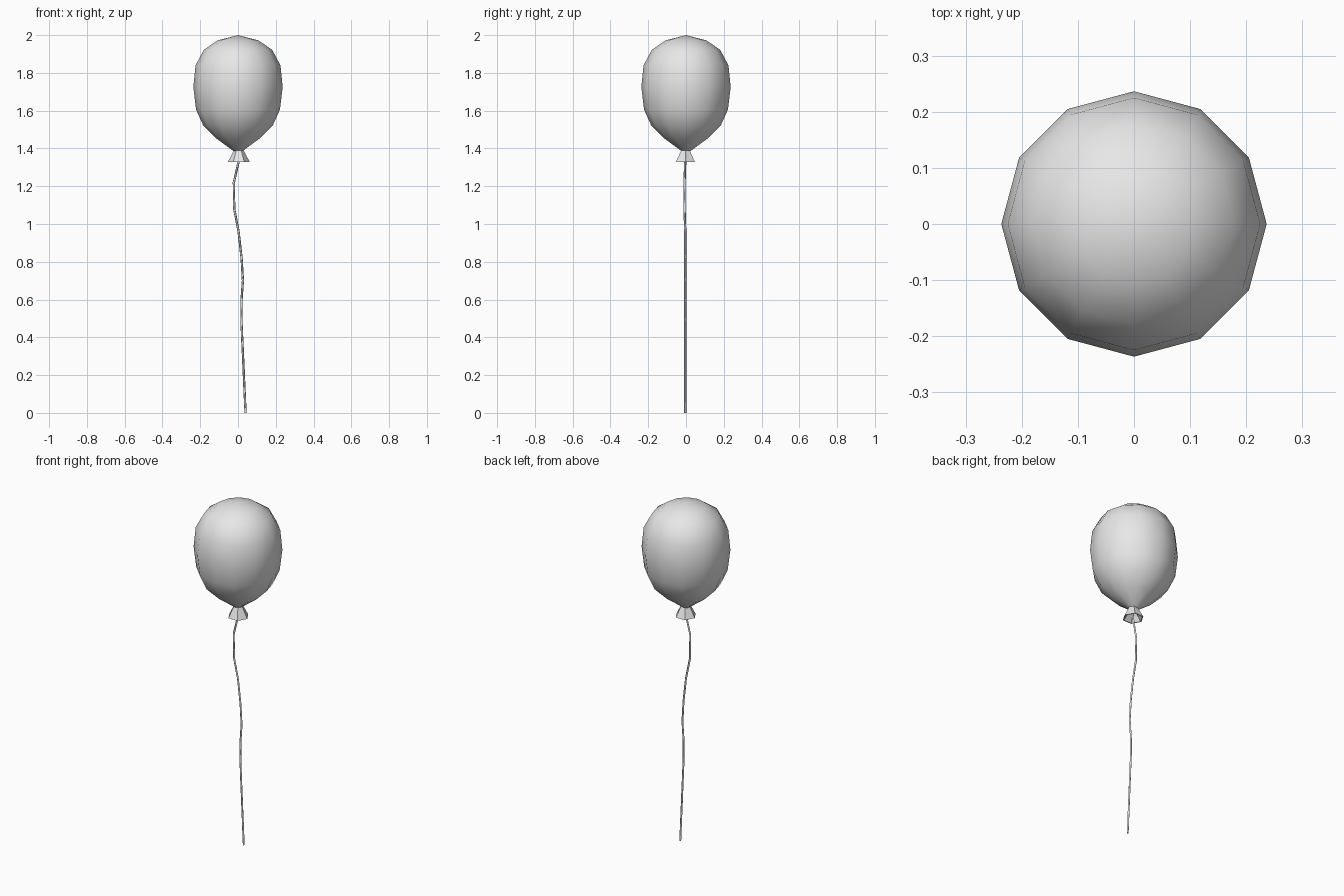
import bpy
import bmesh
from math import cos, sin, tau

cube = bpy.data.objects.get("Cube")
if cube:
    bpy.data.objects.remove(cube, do_unlink=True)

grey = bpy.data.materials.new("light grey")
grey.use_nodes = True
colour = (0.8, 0.8, 0.8, 1)
grey.diffuse_color = colour
grey.node_tree.nodes["Principled BSDF"].inputs["Base Color"].default_value = colour


def lathe(name, profile, sides, centre=(0, 0), smooth=False):
    """Turn a (radius, height) profile around the z axis; zero radius closes to a point."""
    bm = bmesh.new()
    rings = []
    for r, z in profile:
        count = sides if r else 1
        rings.append([bm.verts.new((centre[0] + r * cos(tau * i / sides),
                                    centre[1] + r * sin(tau * i / sides), z))
                      for i in range(count)])
    for a, b in zip(rings, rings[1:]):
        for i in range(sides):
            j = (i + 1) % sides
            corners = [a[i % len(a)], a[j % len(a)], b[j % len(b)], b[i % len(b)]]
            bm.faces.new(list(dict.fromkeys(corners)))
    for face in bm.faces:
        face.smooth = smooth
    bmesh.ops.recalc_face_normals(bm, faces=bm.faces)
    mesh = bpy.data.meshes.new(name)
    bm.to_mesh(mesh)
    bm.free()
    mesh.materials.append(grey)
    obj = bpy.data.objects.new(name, mesh)
    bpy.context.collection.objects.link(obj)
    return obj


# Twelve-sided balloon body, narrowing to the neck
lathe("balloon", [(0, 1.375), (0.022, 1.385), (0.114, 1.452), (0.183, 1.52),
                  (0.222, 1.605), (0.2365, 1.725), (0.225, 1.84),
                  (0.18, 1.923), (0.108, 1.972), (0, 2.0)], 12, smooth=True)

# Flared, hollow neck below the knot
lathe("neck", [(0, 1.392), (0.026, 1.39), (0.058, 1.328), (0.052, 1.328),
               (0.018, 1.375), (0, 1.375)], 6, centre=(0.004, -0.003))

# Wavy string hanging from inside the neck
path = [(0.006, 1.38), (0.003, 1.33), (-0.022, 1.22), (-0.02, 1.08), (0.003, 0.96),
        (0.019, 0.82), (0.026, 0.70), (0.018, 0.59), (0.018, 0.49), (0.04, 0)]
curve = bpy.data.curves.new("string", "CURVE")
curve.dimensions = "3D"
curve.bevel_depth = 0.006
curve.bevel_resolution = 0
curve.use_fill_caps = True
spline = curve.splines.new("POLY")
spline.points.add(len(path) - 1)
for point, (x, z) in zip(spline.points, path):
    point.co = (x, -0.008 if 1 < z < 1.3 else -0.004, z, 1)
curve.materials.append(grey)
string = bpy.data.objects.new("string", curve)
bpy.context.collection.objects.link(string)
bpy.ops.object.select_all(action="DESELECT")
string.select_set(True)
bpy.context.view_layer.objects.active = string
bpy.ops.object.convert(target="MESH")
bpy.ops.object.shade_smooth()
